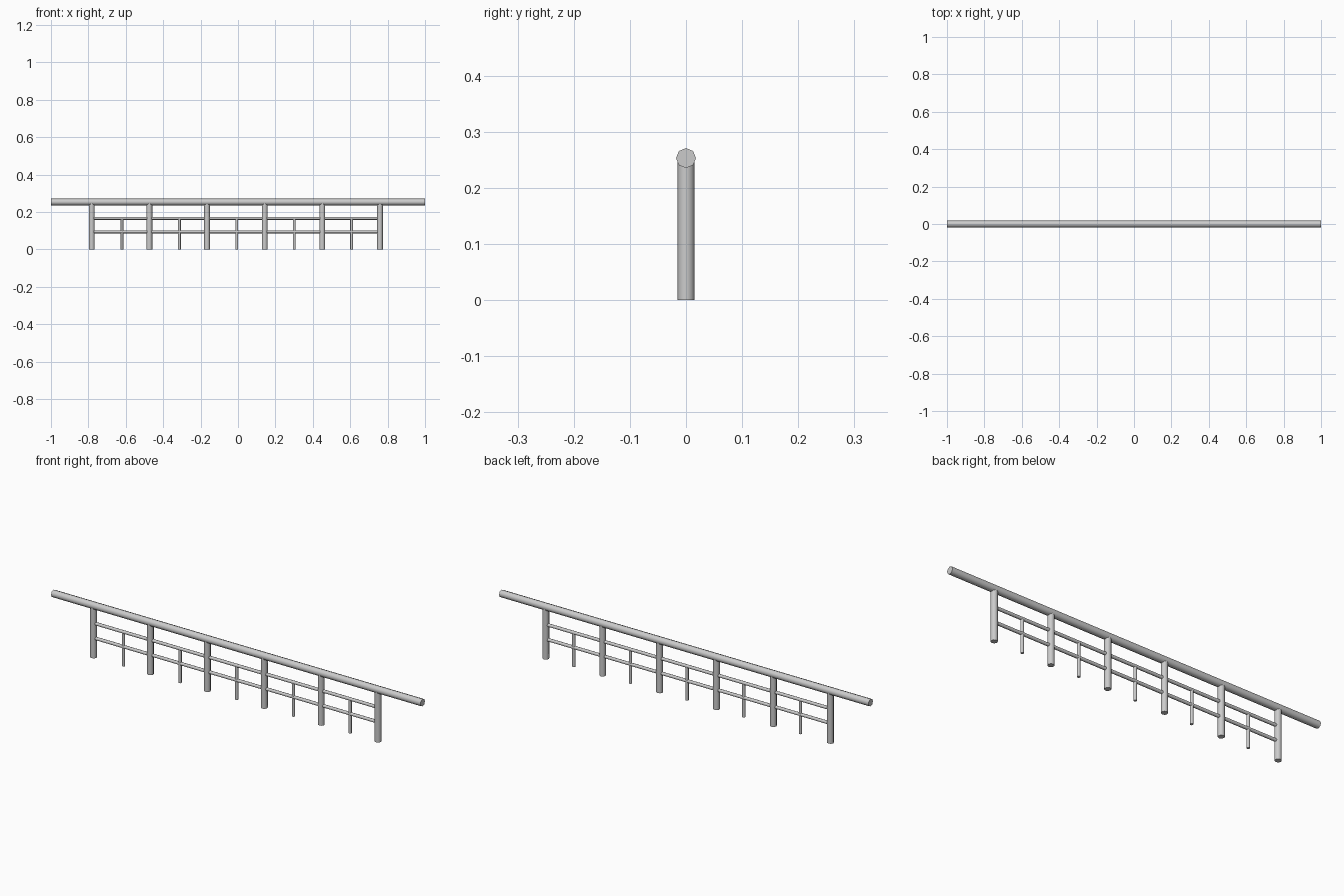
import bpy, math
from mathutils import Vector

if "Cube" in bpy.data.objects:
    bpy.data.objects.remove(bpy.data.objects["Cube"])

def tube(name, a, b, radius, sides=8):
    """Capped round bar from point a to point b."""
    a, b = Vector(a), Vector(b)
    d = b - a
    bpy.ops.mesh.primitive_cylinder_add(vertices=sides, radius=radius,
                                        depth=d.length, location=(a + b) / 2)
    ob = bpy.context.object
    ob.name = name
    if abs(d.x) > abs(d.z):
        ob.rotation_euler = (0, math.pi / 2, 0)
    bpy.ops.object.shade_smooth_by_angle(angle=math.radians(50))
    return ob

FIRST, STEP, POSTS = -0.782, 0.3082, 6
LAST = FIRST + STEP * (POSTS - 1)

# handrail
tube("handrail", (-1, 0, 0.253), (1, 0, 0.253), 0.0178)

# main posts
for i in range(POSTS):
    x = FIRST + STEP * i
    tube(f"post_{i + 1}", (x, 0, 0), (x, 0, 0.247), 0.0155)

# thin horizontal bars
for name, z in (("lower_bar", 0.094), ("upper_bar", 0.166)):
    tube(name, (FIRST, 0, z), (LAST, 0, z), 0.008)

# thin uprights between the posts
for i in range(POSTS - 1):
    x = -0.62 + 0.3068 * i
    tube(f"thin_upright_{i + 1}", (x, 0, 0), (x, 0, 0.165), 0.0075)
